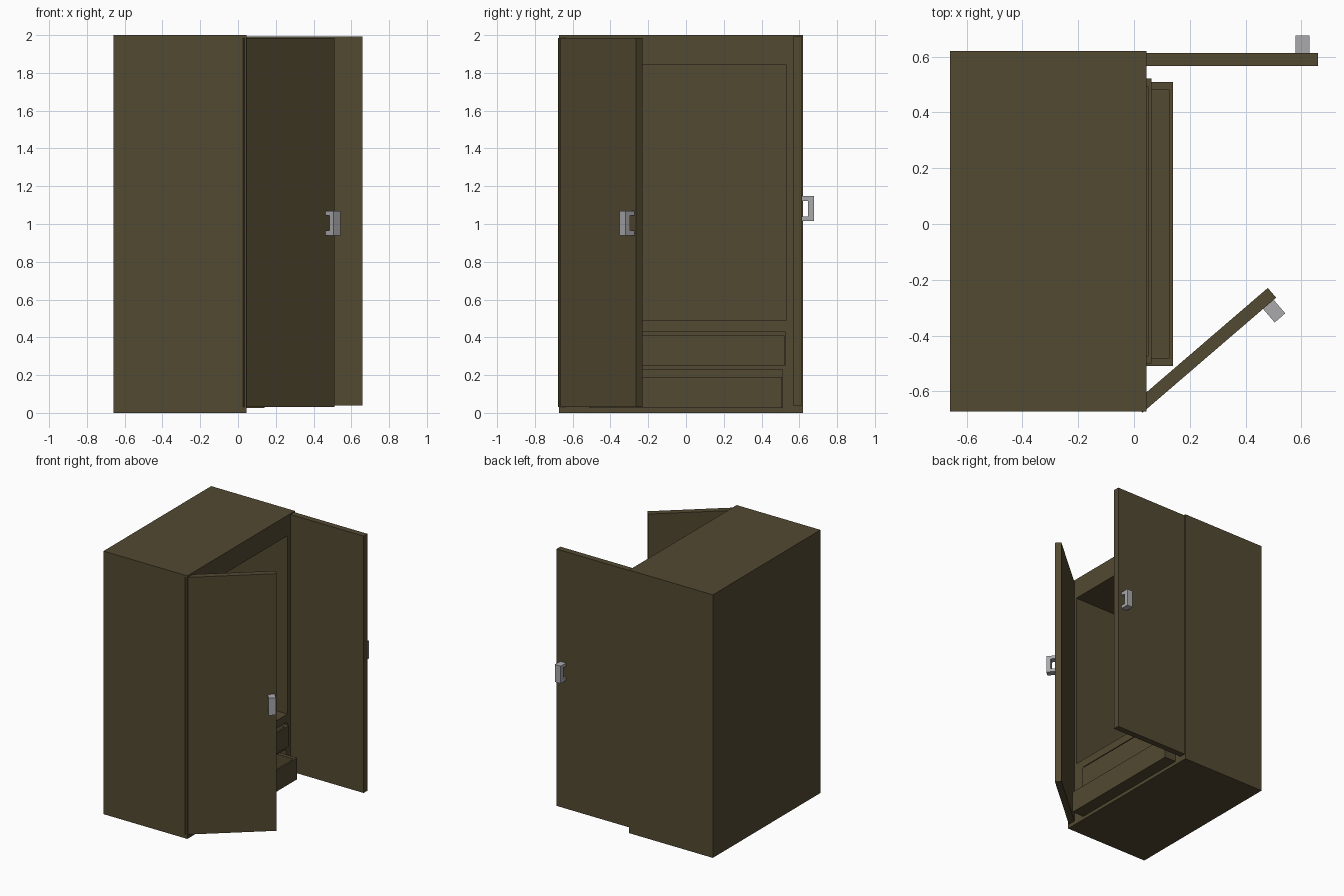
import bpy, bmesh, math
from mathutils import Matrix

if "Cube" in bpy.data.objects:
    bpy.data.objects.remove(bpy.data.objects["Cube"])


def material(name, rgb):
    m = bpy.data.materials.new(name)
    m.diffuse_color = (*rgb, 1)
    m.use_nodes = True
    m.node_tree.nodes["Principled BSDF"].inputs["Base Color"].default_value = m.diffuse_color
    return m


WOOD = material("dark_brown_wood", (0.085, 0.067, 0.031))
METAL = material("grey_metal", (0.40, 0.40, 0.42))


def box(name, x, y, z, mat=WOOD):
    """Axis-aligned box from (min, max) pairs."""
    bm = bmesh.new()
    bmesh.ops.create_cube(bm, size=1)
    for v in bm.verts:
        v.co = [r[0] if c < 0 else r[1] for c, r in zip(v.co, (x, y, z))]
    me = bpy.data.meshes.new(name)
    bm.to_mesh(me)
    bm.free()
    me.materials.append(mat)
    ob = bpy.data.objects.new(name, me)
    bpy.context.collection.objects.link(ob)
    return ob


def cut(ob, *ranges):
    """Carve a box-shaped hollow out of an object."""
    cutter = box("cutter", *ranges)
    cutter.hide_render = True
    mod = ob.modifiers.new("hollow", 'BOOLEAN')
    mod.operation = 'DIFFERENCE'
    mod.solver = 'EXACT'
    mod.object = cutter
    bpy.context.view_layer.objects.active = ob
    bpy.ops.object.modifier_apply(modifier=mod.name)
    bpy.data.objects.remove(cutter)


def handle(name, u, v, z):
    """C-shaped pull standing out from the door's outer face at v (toward +y local)."""
    out, bar, arm = 0.064, 0.032, 0.025
    pts = [(0, 0), (out, 0), (out, 1), (0, 1)]
    z0, z1 = z
    pts = [(v, z0), (v + out, z0), (v + out, z1), (v, z1),
           (v, z1 - arm), (v + out - bar, z1 - arm),
           (v + out - bar, z0 + arm), (v, z0 + arm)]
    bm = bmesh.new()
    face = bm.faces.new([bm.verts.new((u[0], a, b)) for a, b in pts])
    ext = bmesh.ops.extrude_face_region(bm, geom=[face])
    moved = [g for g in ext["geom"] if isinstance(g, bmesh.types.BMVert)]
    bmesh.ops.translate(bm, verts=moved, vec=(u[1] - u[0], 0, 0))
    bmesh.ops.recalc_face_normals(bm, faces=bm.faces)
    me = bpy.data.meshes.new(name)
    bm.to_mesh(me)
    bm.free()
    me.materials.append(METAL)
    ob = bpy.data.objects.new(name, me)
    bpy.context.collection.objects.link(ob)
    return ob


def place(ob, matrix):
    ob.data.transform(matrix)
    if matrix.determinant() < 0:
        ob.data.flip_normals()


# Cabinet body with the main compartment and two drawer slots
body = box("cabinet_body", (-0.66, 0.045), (-0.673, 0.62), (0, 2))
cut(body, (-0.60, 0.3), (-0.583, 0.53), (0.49, 1.845))
cut(body, (-0.60, 0.3), (-0.504, 0.525), (0.25, 0.43))
cut(body, (-0.60, 0.3), (-0.512, 0.512), (0.025, 0.23))

# Open-topped drawers, the lower one pulled further out
for name, front, y, z in (("upper_drawer", 0.062, (-0.501, 0.522), (0.252, 0.41)),
                          ("lower_drawer", 0.14, (-0.509, 0.509), (0.027, 0.19))):
    drawer = box(name, (front - 0.62, front), y, z)
    cut(drawer, (front - 0.60, front - 0.012), (y[0] + 0.028, y[1] - 0.028), (z[0] + 0.02, 0.6))

# Doors, built along local x from the hinge with the outer face at y = 0,
# then swung open; the left one is mirrored so its handle also faces out
LENGTH, THICK = 0.633, 0.046
hinges = (
    ("right", Matrix.Translation((0.027, 0.613, 0)), (0.04, 1.993), (1.015, 1.147), (0.553, 0.603)),
    ("left", Matrix.Translation((0.03, -0.677, 0)) @ Matrix.Rotation(math.radians(40.7), 4, 'Z')
     @ Matrix.Diagonal((1, -1, 1, 1)), (0.03, 1.985), (0.94, 1.07), (0.571, 0.621)),
)
for side, matrix, door_z, handle_z, handle_u in hinges:
    place(box(side + "_door", (0, LENGTH), (-THICK, 0), door_z), matrix)
    place(handle(side + "_door_handle", handle_u, 0, handle_z), matrix)
